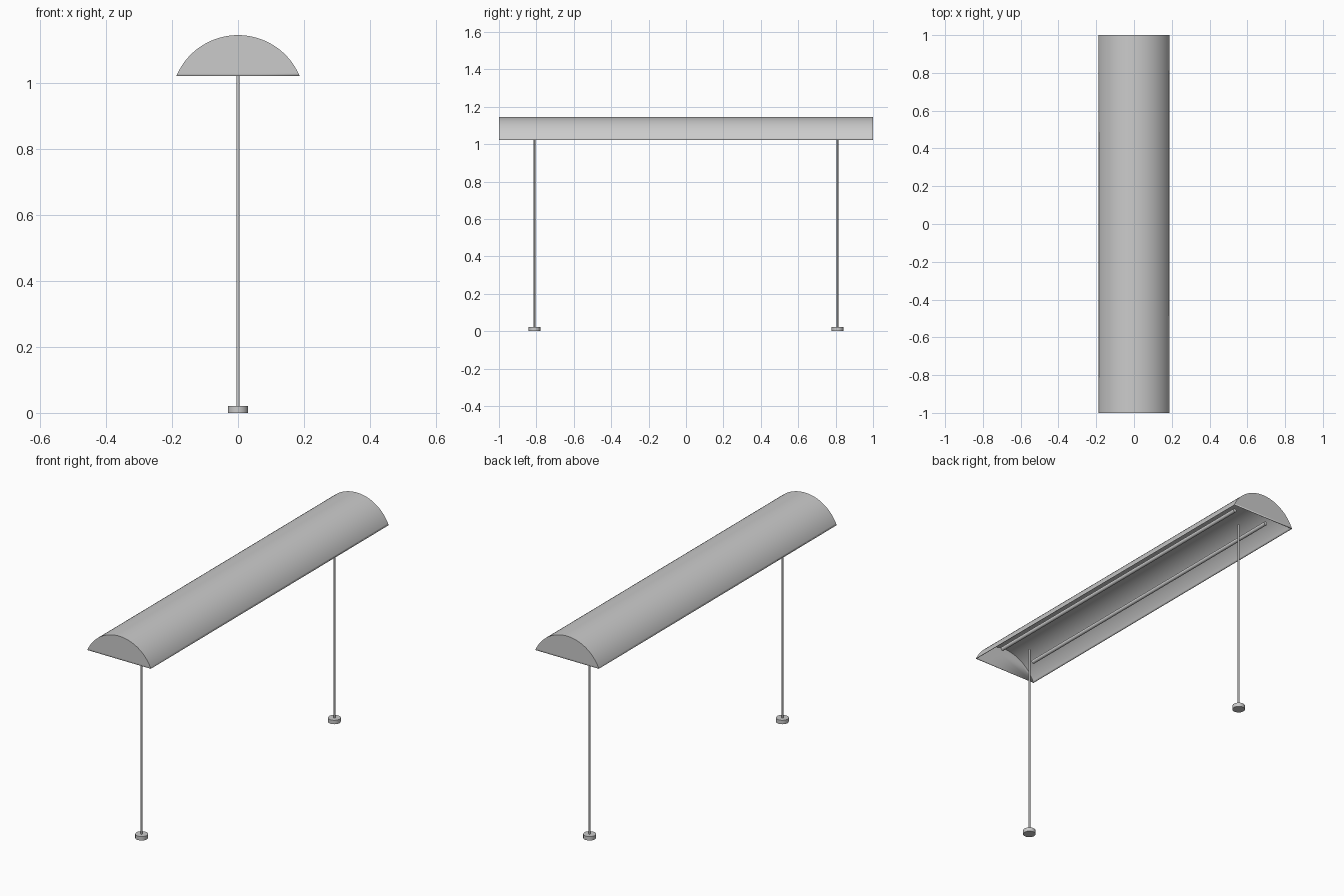
import bpy, bmesh, math

if "Cube" in bpy.data.objects:
    bpy.data.objects.remove(bpy.data.objects["Cube"])

HALF_W, Z_EDGE, Z_TOP, HALF_L = 0.187, 1.022, 1.146, 1.0
SEGS = 48


def smooth(obj):
    bpy.ops.object.select_all(action='DESELECT')
    bpy.context.view_layer.objects.active = obj
    obj.select_set(True)
    bpy.ops.object.shade_smooth_by_angle(angle=math.radians(35))


def cylinder(name, radius, depth, loc, rot=(0, 0, 0), verts=24):
    bpy.ops.mesh.primitive_cylinder_add(vertices=verts, radius=radius, depth=depth,
                                        location=loc, rotation=rot)
    obj = bpy.context.object
    obj.name = name
    smooth(obj)
    return obj


# Arched shade: circular-arc trough with closed ends and an open underside
rise = Z_TOP - Z_EDGE
radius = (HALF_W ** 2 + rise ** 2) / (2 * rise)
span = math.asin(HALF_W / radius)
bm = bmesh.new()
rows = []
for y in (-HALF_L, HALF_L):
    row = []
    for i in range(SEGS + 1):
        a = span * (2 * i / SEGS - 1)
        row.append(bm.verts.new((radius * math.sin(a), y,
                                 Z_TOP - radius + radius * math.cos(a))))
    rows.append(row)
front, back = rows
for i in range(SEGS):
    bm.faces.new((front[i], front[i + 1], back[i + 1], back[i]))
bm.faces.new(front[::-1])
bm.faces.new(back)
mesh = bpy.data.meshes.new("shade")
bm.normal_update()
# wind every face outward: arch upward, ends along y
for f in bm.faces:
    c = f.calc_center_median()
    out = f.normal.y * c.y if len(f.verts) > 4 else f.normal.z
    if out < 0:
        f.normal_flip()
bm.to_mesh(mesh)
bm.free()
shade = bpy.data.objects.new("shade", mesh)
bpy.context.collection.objects.link(shade)
solid = shade.modifiers.new("thickness", 'SOLIDIFY')
solid.thickness = 0.002
solid.offset = -1
smooth(shade)

# Two light tubes along the inside of the shade
for side, x in (("left", -0.1), ("right", 0.1)):
    cylinder(f"light_tube_{side}", 0.01, 1.8, (x, 0, 1.066), (math.pi / 2, 0, 0))

# Two thin rods on round feet
ROD_TOP, FOOT_H = 1.06, 0.021
for side, y in (("front", -0.81), ("back", 0.81)):
    cylinder(f"{side}_rod", 0.005, ROD_TOP - 0.01, (0, y, (ROD_TOP + 0.01) / 2), verts=16)
    cylinder(f"{side}_foot", 0.031, FOOT_H, (0, y, FOOT_H / 2), verts=32)
